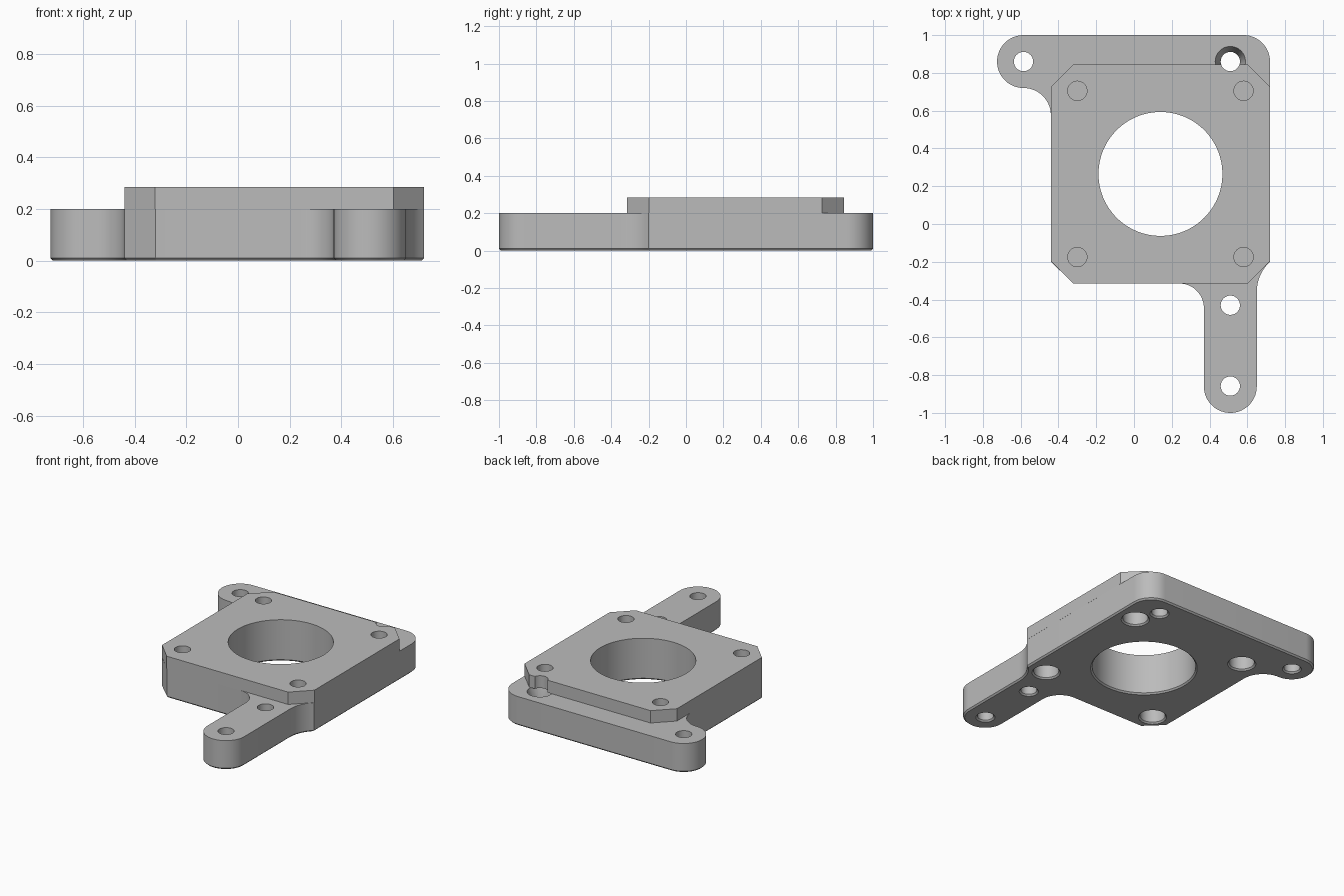
import bpy, bmesh
from math import sin, cos, radians, tau

if "Cube" in bpy.data.objects:
    bpy.data.objects.remove(bpy.data.objects["Cube"], do_unlink=True)

grey = bpy.data.materials.new("plain grey")
grey.use_nodes = True
colour = (0.5, 0.5, 0.5, 1)
grey.diffuse_color = colour
grey.node_tree.nodes["Principled BSDF"].inputs["Base Color"].default_value = colour


def finish(bm, name):
    bmesh.ops.recalc_face_normals(bm, faces=bm.faces[:])
    mesh = bpy.data.meshes.new(name)
    bm.to_mesh(mesh)
    bm.free()
    mesh.materials.append(grey)
    obj = bpy.data.objects.new(name, mesh)
    bpy.context.collection.objects.link(obj)
    return obj


def arc(cx, cy, r, start, end, steps=14):
    angles = [radians(start + (end - start) * i / steps) for i in range(steps + 1)]
    return [(cx + r * cos(a), cy + r * sin(a)) for a in angles]


def slab(name, outline, z0, z1, chamfer=0):
    """Extrude an outline, optionally chamfering its bottom rim."""
    points = []
    for p in outline:
        if not points or abs(p[0] - points[-1][0]) + abs(p[1] - points[-1][1]) > 0.001:
            points.append(p)
    bm = bmesh.new()
    base = bm.faces.new([bm.verts.new((x, y, z0)) for x, y in points])
    rim = list(base.edges)
    top = bmesh.ops.extrude_face_region(bm, geom=[base], use_keep_orig=True)["geom"]
    for v in top:
        if isinstance(v, bmesh.types.BMVert):
            v.co.z = z1
    bmesh.ops.recalc_face_normals(bm, faces=bm.faces[:])
    if chamfer:
        bmesh.ops.bevel(bm, geom=rim, offset=chamfer, segments=1, affect='EDGES')
    return finish(bm, name)


def turned_cutter(x, y, profile, sides=48):
    """Solid of revolution from (radius, height) pairs, bottom to top."""
    bm = bmesh.new()
    rings = [[bm.verts.new((x + r * cos(tau * i / sides), y + r * sin(tau * i / sides), z))
              for i in range(sides)] for r, z in profile]
    bm.faces.new(rings[0])
    bm.faces.new(rings[-1])
    for low, high in zip(rings, rings[1:]):
        for i in range(sides):
            j = (i + 1) % sides
            bm.faces.new((low[i], low[j], high[j], high[i]))
    cutter = finish(bm, "cutter")
    cutter.hide_render = True
    return cutter


def bore(x, y, r, top=0.4, sides=48):
    """Hole from below with a small chamfer at the mouth."""
    return turned_cutter(x, y, [(r + 0.02, -0.01), (r, 0.01), (r, top)], sides)


def cut(target, cutter):
    bpy.context.view_layer.objects.active = target
    mod = target.modifiers.new("cut", 'BOOLEAN')
    mod.operation = 'DIFFERENCE'
    mod.solver = 'EXACT'
    mod.object = cutter
    bpy.ops.object.modifier_apply(modifier=mod.name)


# Base plate with an ear at the back and an arm at the front
plate_outline = (
    arc(0.51, -0.86, 0.14, 180, 360, 28)
    + arc(0.868, -0.36, 0.218, 180, 133)
    + arc(0.58, 0.86, 0.14, 0, 90)
    + arc(-0.585, 0.86, 0.14, 90, 270, 28)
    + arc(-0.585, 0.575, 0.145, 90, 0)
    + [(-0.44, -0.2), (-0.32, -0.315)]
    + arc(0.24, -0.445, 0.13, 90, 0)
)
plate = slab("base_plate", plate_outline, 0, 0.2, 0.01)

# Raised square pad with clipped corners
cx, cy = 0.14, 0.265
half_w, half_d, clip = 0.58, 0.58, 0.118
pad_outline = []
for sx, sy in ((1, 1), (-1, 1), (-1, -1), (1, -1)):
    corner = [(cx + sx * half_w, cy + sy * (half_d - clip)),
              (cx + sx * (half_w - clip), cy + sy * half_d)]
    pad_outline += corner if sx * sy > 0 else corner[::-1]
pad = slab("raised_pad", pad_outline, 0.2, 0.285)

# Central opening and the four through holes
cutters = [bore(cx, cy, 0.328, sides=128)]
for x, y in ((-0.585, 0.86), (0.51, 0.86), (0.51, -0.43), (0.51, -0.858)):
    cutters.append(bore(x, y, 0.051))

# Corner screw holes: wide pocket below, narrow hole above, thin web between
for sx in (-1, 1):
    for sy in (-1, 1):
        x, y = cx + sx * 0.44, cy + sy * 0.44
        cutters.append(bore(x, y, 0.08, 0.17))
        cutters.append(turned_cutter(x, y, [(0.051, 0.18), (0.051, 0.4)]))

for cutter in cutters:
    cut(plate, cutter)
    cut(pad, cutter)

# Countersink beside the pad
sink = turned_cutter(0.51, 0.86, [(0.047, 0.09), (0.08, 0.2), (0.095, 0.25)])
cut(plate, sink)
for cutter in cutters + [sink]:
    bpy.data.objects.remove(cutter, do_unlink=True)

# Smooth round walls, keep rims sharp
bpy.ops.object.select_all(action='DESELECT')
for part in (plate, pad):
    part.select_set(True)
bpy.context.view_layer.objects.active = plate
bpy.ops.object.shade_smooth_by_angle(angle=radians(30))
